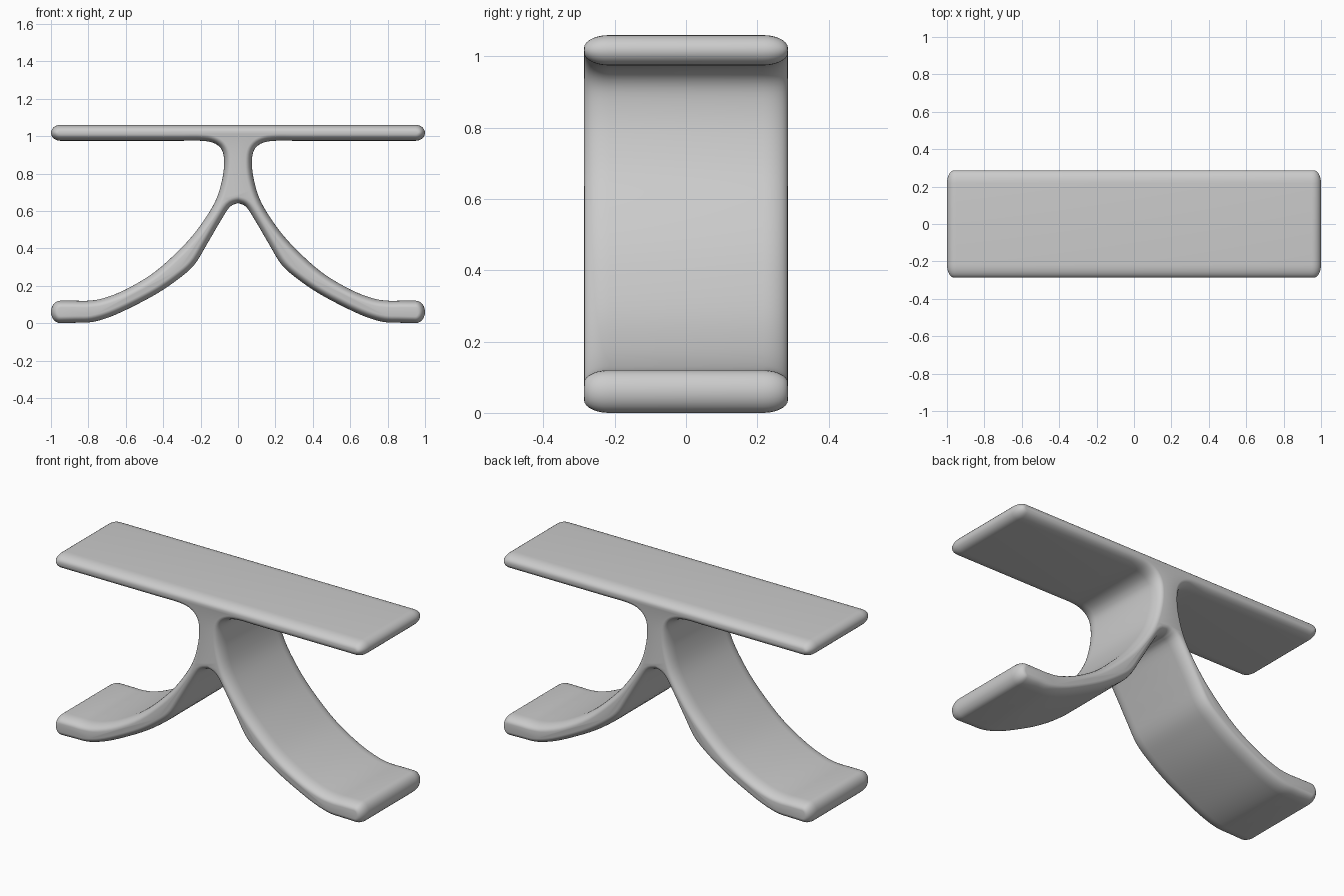
import bpy, bmesh, math
from mathutils import Vector

cube = bpy.data.objects.get("Cube")
if cube:
    bpy.data.objects.remove(cube, do_unlink=True)

HALF_DEPTH = 0.286
RIM_DEPTH = 0.07
RIM_INSET = 0.036
RIM_STEPS = 7


def smooth_path(points, steps=4):
    """Spline through the points, end points included."""
    pts = [Vector(p) for p in points]
    pts = [2 * pts[0] - pts[1]] + pts + [2 * pts[-1] - pts[-2]]
    path = []
    for a, b, c, d in zip(pts, pts[1:], pts[2:], pts[3:]):
        for i in range(steps):
            t = i / steps
            path.append(b + (c - a) * t / 2
                        + (2 * a - 5 * b + 4 * c - d) * t * t / 2
                        + (3 * b - a - 3 * c + d) * t ** 3 / 2)
    return path + [pts[-2]]


def rounded_tip(z_top, z_bottom, reach=0.05, steps=12):
    """Half ellipse closing the outer end of a slab or foot."""
    mid, half = (z_top + z_bottom) / 2, (z_top - z_bottom) / 2
    angles = [math.pi * (0.5 - i / steps) for i in range(steps + 1)]
    return [Vector((1 - reach + reach * math.cos(a), mid + half * math.sin(a)))
            for a in angles]


# Half outline: top slab, stem and upper side of leg, foot, underside to crotch
upper_side = [(0.3, 0.975), (0.2, 0.975), (0.135, 0.965), (0.092, 0.935),
              (0.075, 0.88), (0.082, 0.78), (0.122, 0.65), (0.21, 0.51),
              (0.31, 0.395), (0.45, 0.27), (0.6, 0.18), (0.72, 0.133),
              (0.8, 0.12), (0.87, 0.12)]
underside = [(0.87, 0.002), (0.78, 0.006), (0.68, 0.035), (0.56, 0.09),
             (0.43, 0.16), (0.32, 0.235), (0.235, 0.31), (0.17, 0.415),
             (0.1, 0.535), (0.045, 0.62), (0, 0.642)]
half = ([Vector((0, 1.06))] + rounded_tip(1.06, 0.975) + smooth_path(upper_side)
        + rounded_tip(0.12, 0) + smooth_path(underside))
outline = half + [Vector((-p.x, p.y)) for p in reversed(half[1:-1])]

# Inward direction at each outline point
inward = []
for i, p in enumerate(outline):
    before, after = outline[i - 1], outline[(i + 1) % len(outline)]
    along = (p - before).normalized() + (after - p).normalized()
    inward.append(Vector((along.y, -along.x)).normalized())

# Layers across the depth, shrinking towards front and back for a soft rim
quarter = [math.pi / 2 * i / RIM_STEPS for i in range(RIM_STEPS + 1)]
layers = [(HALF_DEPTH - RIM_DEPTH * (1 - math.sin(a)), RIM_INSET * (1 - math.cos(a)))
          for a in quarter]
layers = [(-y, inset) for y, inset in reversed(layers)] + layers

bm = bmesh.new()
rings = []
for y, inset in layers:
    shrunk = [p + n * inset for p, n in zip(outline, inward)]
    rings.append([bm.verts.new((q.x, y, q.y)) for q in shrunk])
for r, s in zip(rings, rings[1:]):
    for i in range(len(r)):
        bm.faces.new((r[i - 1], r[i], s[i], s[i - 1]))
bm.faces.new(rings[0])
bm.faces.new(rings[-1])
bmesh.ops.recalc_face_normals(bm, faces=bm.faces)
mesh = bpy.data.meshes.new("table_body")
bm.to_mesh(mesh)
bm.free()

# Single plain grey finish
grey = bpy.data.materials.new("light_grey")
grey.use_nodes = True
colour = (0.6, 0.6, 0.6, 1)
grey.diffuse_color = colour
grey.node_tree.nodes["Principled BSDF"].inputs["Base Color"].default_value = colour
mesh.materials.append(grey)

table = bpy.data.objects.new("table_body", mesh)
bpy.context.collection.objects.link(table)
bpy.ops.object.select_all(action="DESELECT")
table.select_set(True)
bpy.context.view_layer.objects.active = table
bpy.ops.object.shade_smooth_by_angle(angle=math.radians(40))
